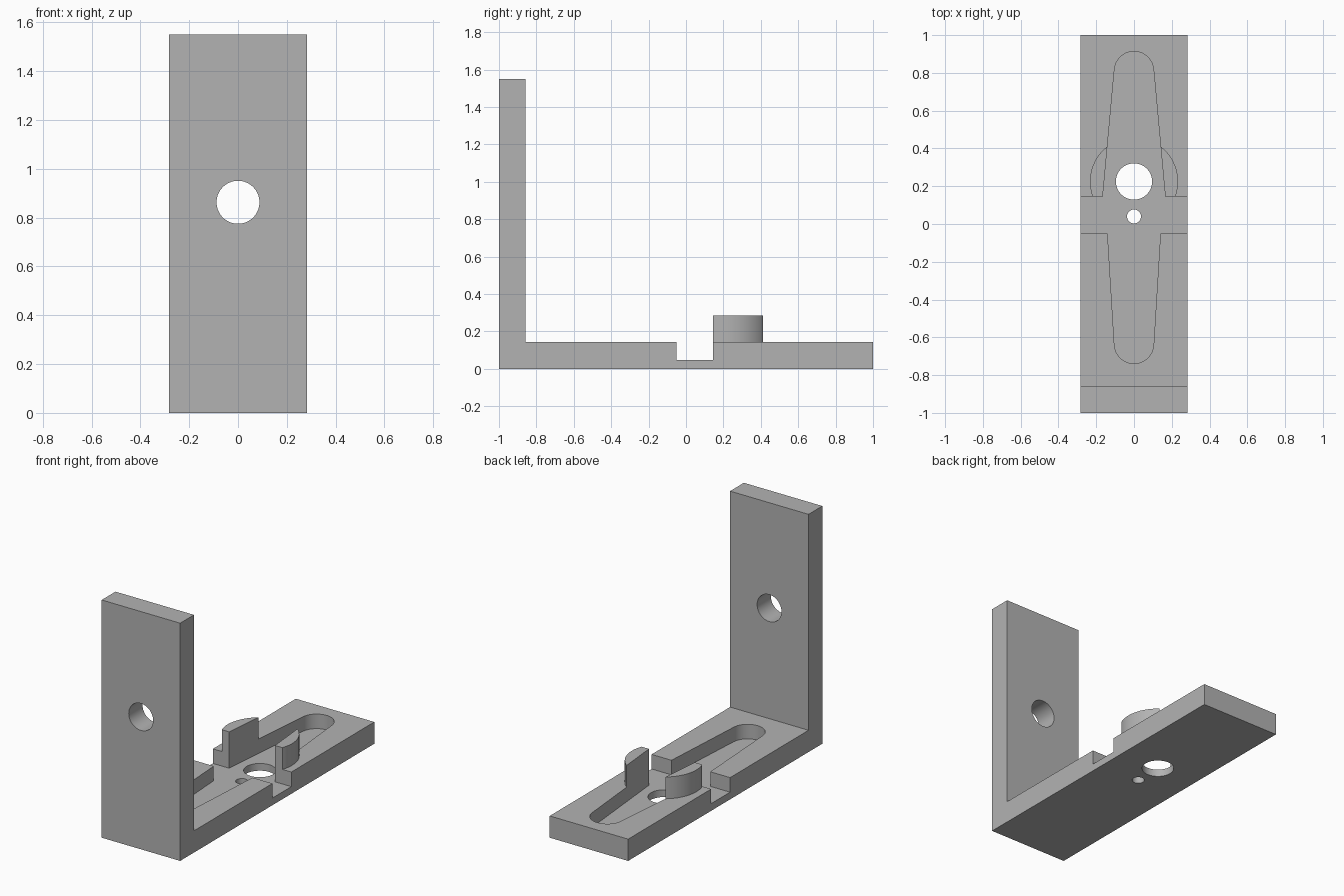
import bpy, bmesh, math
from mathutils import Vector

if "Cube" in bpy.data.objects:
    bpy.data.objects.remove(bpy.data.objects["Cube"])

HALF_W = 0.283     # half width of the bracket
PLATE = 0.142      # plate thickness
FLOOR = 0.047      # height of the recessed floor
HOLE_Y = 0.225     # centre of the large hole and the collar

grey = bpy.data.materials.new("plain grey")
grey.diffuse_color = (0.45, 0.45, 0.45, 1)
grey.use_nodes = True
grey.node_tree.nodes["Principled BSDF"].inputs["Base Color"].default_value = grey.diffuse_color


def prism(name, points, offset):
    """Extrude a closed outline of 3D points along offset."""
    bm = bmesh.new()
    face = bm.faces.new([bm.verts.new(p) for p in points])
    res = bmesh.ops.extrude_face_region(bm, geom=[face])
    verts = [g for g in res["geom"] if isinstance(g, bmesh.types.BMVert)]
    bmesh.ops.translate(bm, verts=verts, vec=Vector(offset))
    bmesh.ops.recalc_face_normals(bm, faces=bm.faces)
    mesh = bpy.data.meshes.new(name)
    bm.to_mesh(mesh)
    bm.free()
    mesh.materials.append(grey)
    obj = bpy.data.objects.new(name, mesh)
    bpy.context.collection.objects.link(obj)
    return obj


def arc(cx, cy, r, a0, a1, n):
    return [(cx + r * math.cos(a0 + (a1 - a0) * i / n),
             cy + r * math.sin(a0 + (a1 - a0) * i / n)) for i in range(n + 1)]


def circle(cx, cy, r, n=64):
    return arc(cx, cy, r, 0, 2 * math.pi, n)[:-1]


def flat(points, z0, z1, name):
    return prism(name, [(x, y, z0) for x, y in points], (0, 0, z1 - z0))


def combine(target, tool, operation):
    mod = target.modifiers.new(operation.lower(), "BOOLEAN")
    mod.operation = operation
    mod.solver = "EXACT"
    mod.object = tool
    bpy.context.view_layer.objects.active = target
    bpy.ops.object.modifier_apply(modifier=mod.name)
    bpy.data.objects.remove(tool)


# L-shaped body: base plate and upright
profile = [(-1, 0), (1, 0), (1, PLATE), (PLATE - 1, PLATE),
           (PLATE - 1, 1.55), (-1, 1.55)]
bracket = prism("angle_bracket", [(-HALF_W, y, z) for y, z in profile],
                (2 * HALF_W, 0, 0))

# Raised collar, later split by the slot
combine(bracket, flat(circle(0, HOLE_Y, 0.233, 96), 0.09, 0.284, "collar"), "UNION")

# Cross channel
channel = [(-0.5, -0.05), (0.5, -0.05), (0.5, 0.145), (-0.5, 0.145)]
combine(bracket, flat(channel, FLOOR, 0.5, "channel_cutter"), "DIFFERENCE")

# Tapered slots with round ends: back one, then front one
back = [(-0.170, 0.095), (0.170, 0.095)] + arc(0, 0.81, 0.104, 0.097, math.pi - 0.097, 24)
front = [(0.143, 0.0), (-0.143, 0.0)] + arc(0, -0.635, 0.104, math.pi + 0.067, 2 * math.pi - 0.067, 24)
for name, outline in (("back_slot_cutter", back), ("front_slot_cutter", front)):
    combine(bracket, flat(outline, FLOOR, 0.5, name), "DIFFERENCE")

# Holes through the floor
for y, r in ((HOLE_Y, 0.096), (0.04, 0.037)):
    combine(bracket, flat(circle(0, y, r), -0.1, 0.5, "hole_cutter"), "DIFFERENCE")

# Hole through the upright
pts = [(x, -1.1, z) for x, z in circle(0, 0.863, 0.088)]
combine(bracket, prism("upright_hole_cutter", pts, (0, 0.4, 0)), "DIFFERENCE")

# Smooth round walls, sharp edges elsewhere
bpy.ops.object.select_all(action="DESELECT")
bracket.select_set(True)
bpy.context.view_layer.objects.active = bracket
bpy.ops.object.shade_smooth_by_angle(angle=math.radians(30))
